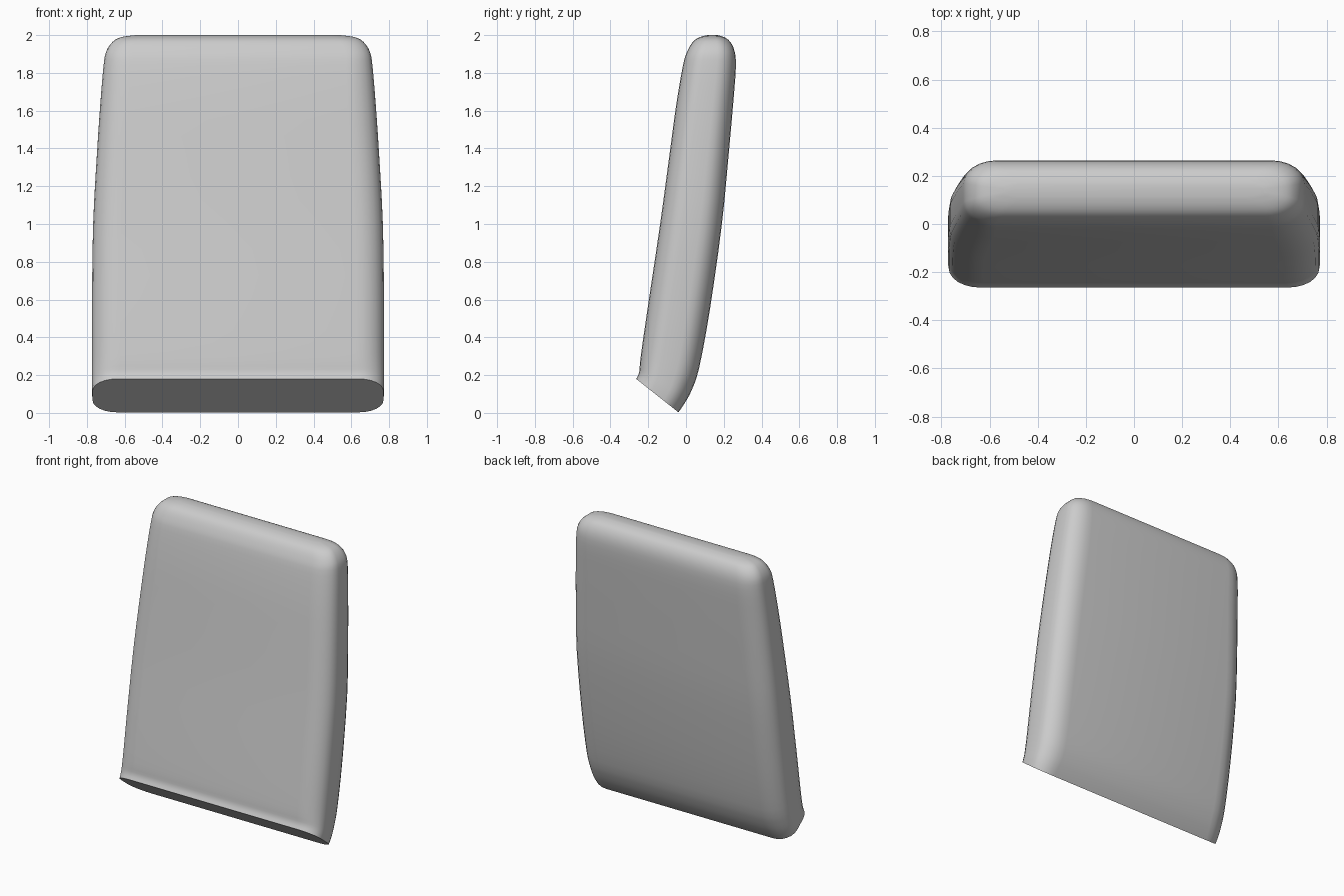
import bpy, bmesh
from math import sin, cos, pi

if "Cube" in bpy.data.objects:
    bpy.data.objects.remove(bpy.data.objects["Cube"])

# Stations up the cushion: front y, front z, back y, back z, half width, corner width
STATIONS = [
    (-0.264, 0.18, -0.040, 0.003, 0.770, 0.13),
    (-0.248, 0.215, -0.008, 0.050, 0.773, 0.14),
    (-0.243, 0.27, 0.030, 0.120, 0.773, 0.15),
    (-0.230, 0.37, 0.070, 0.240, 0.773, 0.15),
    (-0.195, 0.61, 0.127, 0.550, 0.773, 0.15),
    (-0.137, 1.00, 0.190, 1.000, 0.767, 0.15),
    (-0.087, 1.37, 0.226, 1.370, 0.747, 0.15),
    (-0.052, 1.63, 0.250, 1.640, 0.729, 0.15),
    (-0.016, 1.84, 0.264, 1.830, 0.712, 0.14),
    (0.005, 1.91, 0.257, 1.915, 0.698, 0.13),
    (0.037, 1.965, 0.232, 1.967, 0.662, 0.12),
    (0.075, 1.99, 0.200, 1.990, 0.615, 0.11),
    (0.115, 2.00, 0.165, 2.000, 0.540, 0.10),
]


def blend(a, b, c, d, t):
    """Smooth curve through b and c."""
    return tuple(0.5 * (2 * q + (r - p) * t + (2 * p - 5 * q + 4 * r - s) * t * t
                        + (3 * q - p - 3 * r + s) * t ** 3)
                 for p, q, r, s in zip(a, b, c, d))


def refine(rows, steps):
    out = []
    last = len(rows) - 1
    for i in range(last):
        a, d = rows[max(i - 1, 0)], rows[min(i + 2, last)]
        out += [blend(a, rows[i], rows[i + 1], d, k / steps) for k in range(steps)]
    return out + [rows[-1]]


def section(width, corner, depth=0.36, n=6):
    """Rounded rectangle: x, and 0 (front) to 1 (back) across the thickness."""
    pts = []
    for sx, front, start in ((1, 0, -pi / 2), (1, 1, 0), (-1, 1, pi / 2), (-1, 0, pi)):
        cx = sx * (width - corner)
        cv = 1 - depth if front else depth
        for k in range(n + 1):
            a = start + k * pi / 2 / n
            pts.append((cx + corner * cos(a), cv + depth * sin(a)))
    return pts


# Padded backrest: lofted rounded sections with flared lower lip
bm = bmesh.new()
rings = []
for fy, fz, by, bz, w, c in refine(STATIONS, 3):
    rings.append([bm.verts.new((x, fy + (by - fy) * v, fz + (bz - fz) * v))
                  for x, v in section(w, c)])
for lo, hi in zip(rings, rings[1:]):
    for i in range(len(lo)):
        j = (i + 1) % len(lo)
        bm.faces.new((lo[i], lo[j], hi[j], hi[i]))
bm.faces.new(rings[-1])        # top
bm.faces.new(rings[0][::-1])   # slanted underside
bmesh.ops.recalc_face_normals(bm, faces=bm.faces)

mesh = bpy.data.meshes.new("backrest_cushion")
bm.to_mesh(mesh)
bm.free()
cushion = bpy.data.objects.new("backrest_cushion", mesh)
bpy.context.collection.objects.link(cushion)
bpy.context.view_layer.objects.active = cushion
cushion.select_set(True)
bpy.ops.object.shade_smooth_by_angle(angle=0.8)
